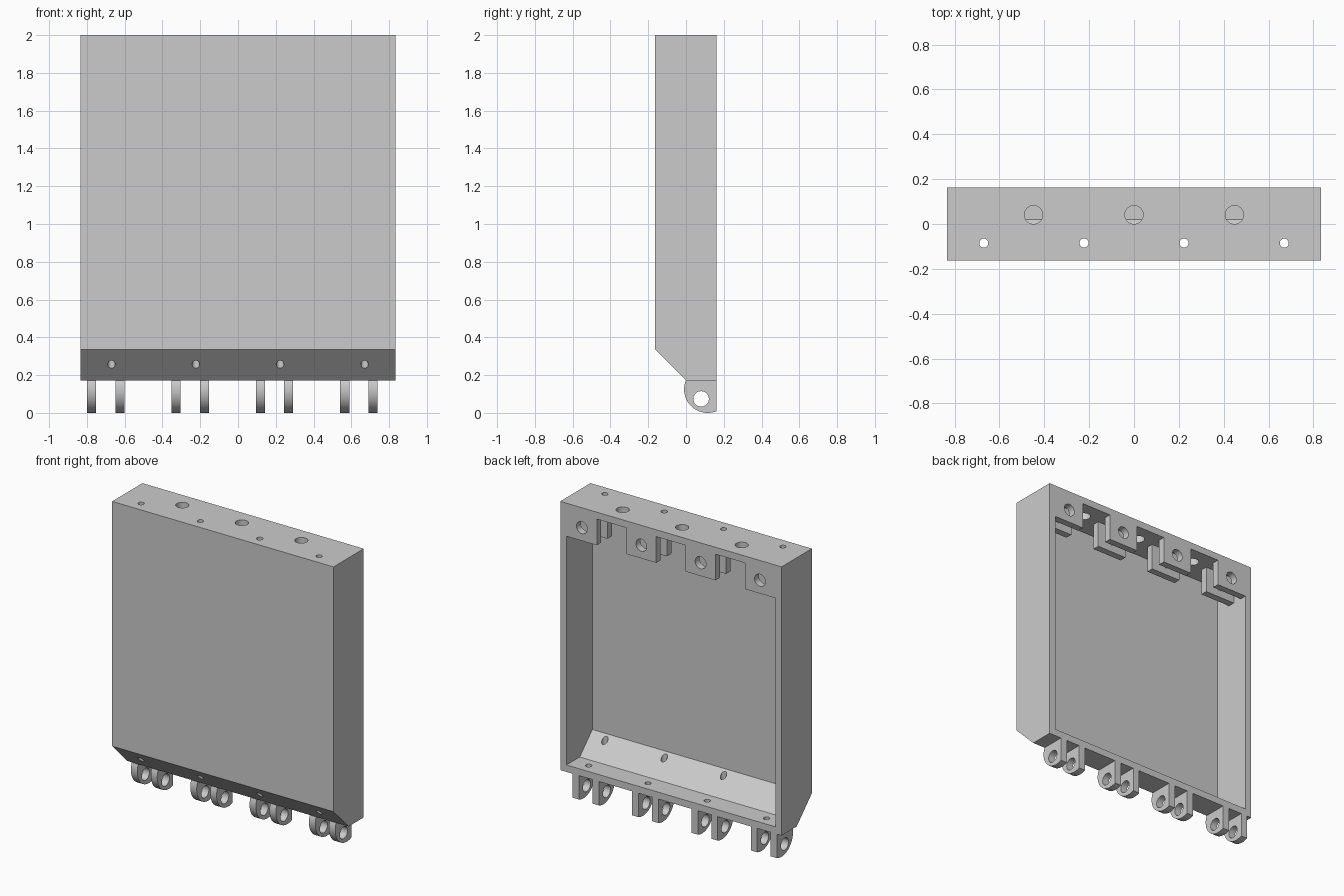
import bpy, bmesh, math
from mathutils import Matrix

if "Cube" in bpy.data.objects:
    bpy.data.objects.remove(bpy.data.objects["Cube"])

grey = bpy.data.materials.new("light grey")
grey.use_nodes = True
COLOUR = (0.6, 0.6, 0.6, 1)
grey.diffuse_color = COLOUR
grey.node_tree.nodes["Principled BSDF"].inputs["Base Color"].default_value = COLOUR

W, FRONT, BACK, TOP = 0.833, -0.163, 0.162, 2.0   # half width, depth limits, height
T = 0.047                                         # wall thickness
FLOOR, KNEE = 0.172, 0.335                        # underside, start of the bevel
STATIONS = (-0.67, -0.223, 0.223, 0.67)


def make_object(name, bm):
    bmesh.ops.recalc_face_normals(bm, faces=bm.faces)
    mesh = bpy.data.meshes.new(name)
    bm.to_mesh(mesh)
    bm.free()
    obj = bpy.data.objects.new(name, mesh)
    bpy.context.collection.objects.link(obj)
    mesh.materials.append(grey)
    return obj


def prism(name, profile, x0, x1):
    """Extrude a (y, z) profile along x."""
    bm = bmesh.new()
    face = bm.faces.new([bm.verts.new((x0, y, z)) for y, z in profile])
    ext = bmesh.ops.extrude_face_region(bm, geom=[face])
    moved = [v for v in ext["geom"] if isinstance(v, bmesh.types.BMVert)]
    bmesh.ops.translate(bm, verts=moved, vec=(x1 - x0, 0, 0))
    return make_object(name, bm)


def rect(y0, y1, z0, z1):
    return [(y0, z0), (y1, z0), (y1, z1), (y0, z1)]


def cylinders(name, axis, radius, depth, centres):
    """Several parallel cylinders in one mesh."""
    turn = {"X": Matrix.Rotation(math.pi / 2, 4, "Y"),
            "Y": Matrix.Rotation(math.pi / 2, 4, "X"),
            "Z": Matrix.Identity(4)}[axis]
    bm = bmesh.new()
    for c in centres:
        bmesh.ops.create_cone(bm, cap_ends=True, segments=32, radius1=radius,
                              radius2=radius, depth=depth,
                              matrix=Matrix.Translation(c) @ turn)
    return make_object(name, bm)


def cut(obj, cutter):
    mod = obj.modifiers.new("cut", "BOOLEAN")
    mod.operation = "DIFFERENCE"
    mod.solver = "EXACT"
    mod.object = cutter
    bpy.context.view_layer.objects.active = obj
    bpy.ops.object.modifier_apply(modifier=mod.name)
    bpy.data.objects.remove(cutter)


# Hollow shell, open at the back, with a bevelled lower front
shell = prism("shell", [(FRONT, TOP), (FRONT, KNEE), (FRONT + KNEE - FLOOR, FLOOR),
                        (BACK, FLOOR), (BACK, TOP)], -W, W)
slope = FLOOR + T * math.sqrt(2)                  # y + z along the inner bevel
inner_y, inner_z = FRONT + T, FLOOR + T
cut(shell, prism("cavity", [(inner_y, TOP - T), (inner_y, slope - inner_y),
                            (slope - inner_z, inner_z), (BACK + 0.1, inner_z),
                            (BACK + 0.1, TOP - T)], -W + T, W - T))

# Drilled holes in the top, bevel and floor
cut(shell, cylinders("top_holes", "Z", 0.041, 0.2, [(x, 0.041, TOP) for x in (-0.448, 0, 0.448)]))
cut(shell, cylinders("top_small_holes", "Z", 0.02, 0.2, [(x, -0.085, TOP) for x in STATIONS]))
cut(shell, cylinders("bevel_holes", "Z", 0.02, 0.4, [(x, -0.085, 0.3) for x in STATIONS]))
cut(shell, cylinders("floor_holes", "Z", 0.02, 0.2, [(x, 0.09, FLOOR) for x in STATIONS]))
parts = [shell]

# Paired hanging plates under the top, the outer ones meeting the side walls
for x in STATIONS:
    x0, x1 = max(x - 0.112, -W + T), min(x + 0.112, W - T)
    if x < -0.5:
        x0 = -W + T
    if x > 0.5:
        x1 = W - T
    for name, y0, y1 in (("rear_plate", BACK - T, BACK), ("inner_plate", 0.0, T)):
        plate = prism(name, rect(y0, y1, 1.775, TOP - T), x0, x1)
        cut(plate, cylinders("pin_hole", "Y", 0.041, 0.2, [(x, (y0 + y1) / 2, 1.865)]))
        parts.append(plate)

# Rounded hinge lugs below the floor
cy, cz, r = 0.115, 0.125, 0.125
start = math.pi - math.asin((FLOOR - cz) / r)
end = 2 * math.pi - math.acos((BACK - cy) / r)
arc = [start + (end - start) * i / 24 for i in range(25)]
lug_profile = [(cy + r * math.cos(a), cz + r * math.sin(a)) for a in arc] + [(BACK, FLOOR)]
for x in STATIONS:
    for offset in (-0.105, 0.045):
        xc = x + offset
        lug = prism("hinge_lug", lug_profile, xc - 0.024, xc + 0.024)
        cut(lug, cylinders("lug_hole", "X", 0.041, 0.2, [(xc, 0.08, 0.074)]))
        parts.append(lug)

# Smooth the round surfaces, keep the edges crisp
for obj in bpy.context.view_layer.objects:
    obj.select_set(obj in parts)
bpy.context.view_layer.objects.active = shell
bpy.ops.object.shade_smooth_by_angle(angle=math.radians(30))
